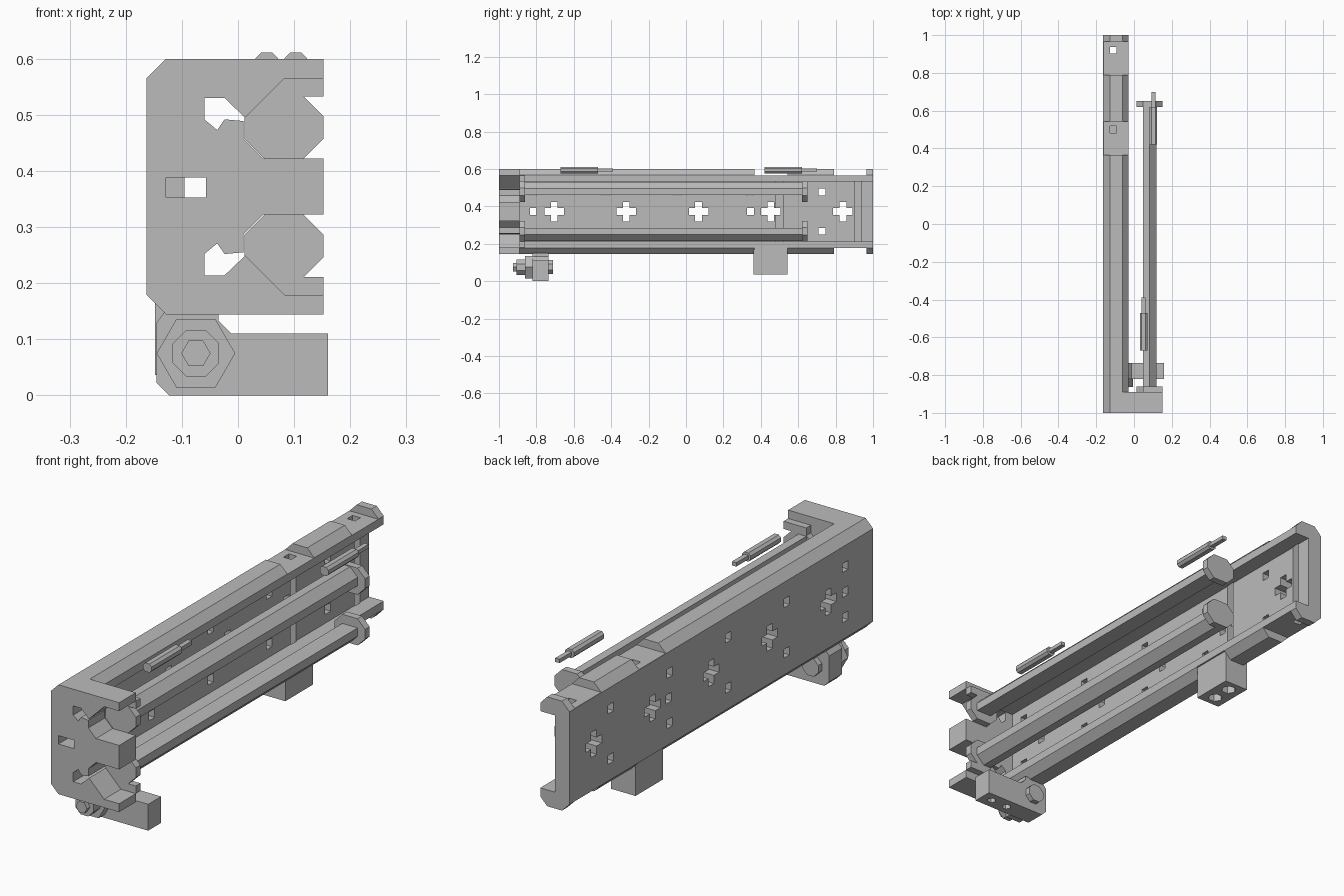
import bpy, bmesh, math
from mathutils import Vector

if "Cube" in bpy.data.objects:
    bpy.data.objects.remove(bpy.data.objects["Cube"], do_unlink=True)

grey = bpy.data.materials.new("plain grey")
grey.use_nodes = True
grey.diffuse_color = (0.5, 0.5, 0.5, 1)
grey.node_tree.nodes["Principled BSDF"].inputs["Base Color"].default_value = (0.5, 0.5, 0.5, 1)

MID = 0.372  # height of the symmetry plane


def prism(name, pts, a, b, axis="y"):
    """Extrude a 2D outline from a to b along an axis."""
    place = {"y": lambda p, t: (p[0], t, p[1]),
             "x": lambda p, t: (t, p[0], p[1]),
             "z": lambda p, t: (p[0], p[1], t)}[axis]
    bm = bmesh.new()
    face = bm.faces.new([bm.verts.new(place(p, a)) for p in pts])
    out = bmesh.ops.extrude_face_region(bm, geom=[face])
    step = Vector(place((0, 0), b - a))
    bmesh.ops.translate(bm, vec=step,
                        verts=[v for v in out["geom"] if isinstance(v, bmesh.types.BMVert)])
    bmesh.ops.recalc_face_normals(bm, faces=bm.faces)
    mesh = bpy.data.meshes.new(name)
    bm.to_mesh(mesh)
    bm.free()
    mesh.materials.append(grey)
    ob = bpy.data.objects.new(name, mesh)
    bpy.context.collection.objects.link(ob)
    return ob


def rect(u0, u1, v0, v1):
    return [(u0, v0), (u1, v0), (u1, v1), (u0, v1)]


def square(u, v, r=0.018):
    return rect(u - r, u + r, v - r, v + r)


def octagon(u0, u1, v0, v1, c):
    return [(u0 + c, v0), (u1 - c, v0), (u1, v0 + c), (u1, v1 - c),
            (u1 - c, v1), (u0 + c, v1), (u0, v1 - c), (u0, v0 + c)]


def ring(u, v, r, n, turn=0):
    return [(u + r * math.cos(turn + math.tau * i / n),
             v + r * math.sin(turn + math.tau * i / n)) for i in range(n)]


def flip(pts):
    return [(u, 2 * MID - v) for u, v in pts]


def cut(target, pts, a, b, axis="y"):
    """Subtract a prism from the target and discard the cutter."""
    cutter = prism("cutter", pts, a, b, axis)
    cutter.hide_render = True
    mod = target.modifiers.new("cut", "BOOLEAN")
    mod.operation, mod.solver, mod.object = "DIFFERENCE", "EXACT", cutter
    with bpy.context.temp_override(object=target, active_object=target):
        bpy.ops.object.modifier_apply(modifier=mod.name)
    bpy.data.objects.remove(cutter, do_unlink=True)


# Long C-shaped channel with bevelled corners
half = [(-0.163, 0.565), (-0.128, 0.6), (-0.06, 0.6), (-0.028, 0.567),
        (-0.028, 0.532), (-0.095, 0.532)]
channel = prism("channel", half + flip(half)[::-1], -0.89, 1)

# Recesses across the top and bottom flanges
for y0, y1 in ((0.365, 0.542), (0.79, 0.965)):
    slab = rect(y0, y1, 0.566, 0.7)
    cut(channel, slab, -0.3, 0.1, "x")
    cut(channel, flip(slab), -0.3, 0.1, "x")
for y in (0.5, 0.92):
    cut(channel, square(-0.11, y), 0.1, 0.7, "z")

# Cross and square holes along the back plate
for i in range(5):
    y = -0.705 + 0.386 * i
    L, s = 0.052, 0.018
    cross = [(-L, -s), (-s, -s), (-s, -L), (s, -L), (s, -s), (L, -s),
             (L, s), (s, s), (s, L), (-s, L), (-s, s), (-L, s)]
    cut(channel, [(y + u, MID + v) for u, v in cross], -0.3, 0, "x")
    for z in (0.267, 0.477):
        cut(channel, square(y - 0.112, z), -0.3, -0.05, "x")
for y in (-0.817, 0.345):
    cut(channel, square(y, MID), -0.3, -0.05, "x")

# Front wall with two open notches
edge = [(-0.163, 0.565), (-0.128, 0.6), (0.152, 0.6), (0.152, 0.565), (0.083, 0.565),
        (0.01, 0.492), (0.01, 0.457), (0.045, 0.422), (0.152, 0.422)]
wall = prism("front_wall", edge + flip(edge)[::-1], -1, -0.89)
cut(wall, rect(-0.128, -0.057, 0.353, 0.388), -1.1, -0.8)
slot = [(-0.06, 0.492), (-0.037, 0.473), (-0.024, 0.492), (0.02, 0.488),
        (-0.024, 0.53), (-0.06, 0.53)]
cut(wall, slot, -1.1, -0.8)
cut(wall, flip(slot), -1.1, -0.8)

# Two bevelled rails with end caps, mirrored about the mid height
rail = [(0.047, 0.46), (0.118, 0.46), (0.118, 0.495), (0.083, 0.53), (0.047, 0.53)]
cap = octagon(0.012, 0.152, 0.422, 0.533, 0.035)
lip = rect(0.047, 0.152, 0.533, 0.565)
for side, shape in (("upper", lambda p: p), ("lower", flip)):
    prism(side + "_rail", shape(rail), -0.86, 0.62)
    prism(side + "_rear_cap", shape(cap), 0.62, 0.65)
    prism(side + "_front_cap", shape(cap), -0.89, -0.86)
    prism(side + "_front_lip", shape(lip), -0.89, -0.86)

# Foot arm under the front end
arm = prism("foot_arm", [(-0.145, 0.022), (-0.123, 0), (0.16, 0), (0.16, 0.11),
                         (-0.012, 0.11), (-0.035, 0.133), (-0.035, 0.15),
                         (-0.13, 0.15), (-0.145, 0.13)], -0.82, -0.735)
for x in (0.03, 0.11):
    cut(arm, ring(x, -0.778, 0.018, 6), -0.05, 0.06, "z")

# Hex bolt through the foot arm
for name, r, n, y0, y1 in (("bolt_washer", 0.07, 6, -0.862, -0.82),
                           ("bolt_nut", 0.045, 8, -0.905, -0.862),
                           ("bolt_tip", 0.026, 6, -0.925, -0.905),
                           ("bolt_tail", 0.04, 8, -0.735, -0.712)):
    prism(name, ring(-0.075, 0.075, r, n, math.pi / 8 if n == 8 else 0), y0, y1)

# Rear foot block with two hex sockets
foot = prism("rear_foot", rect(-0.148, -0.035, 0.036, 0.178), 0.362, 0.544)
for y in (0.41, 0.495):
    cut(foot, ring(-0.092, y, 0.03, 6), 0, 0.07, "z")

# Two slim pins above the rails
for name, x, y in (("front_pin", 0.051, -0.67), ("rear_pin", 0.103, 0.42)):
    prism(name + "_body", octagon(x - 0.02, x + 0.02, 0.575, 0.611, 0.01), y, y + 0.2)
    prism(name + "_tip", rect(x - 0.01, x + 0.01, 0.585, 0.601), y + 0.2, y + 0.28)
